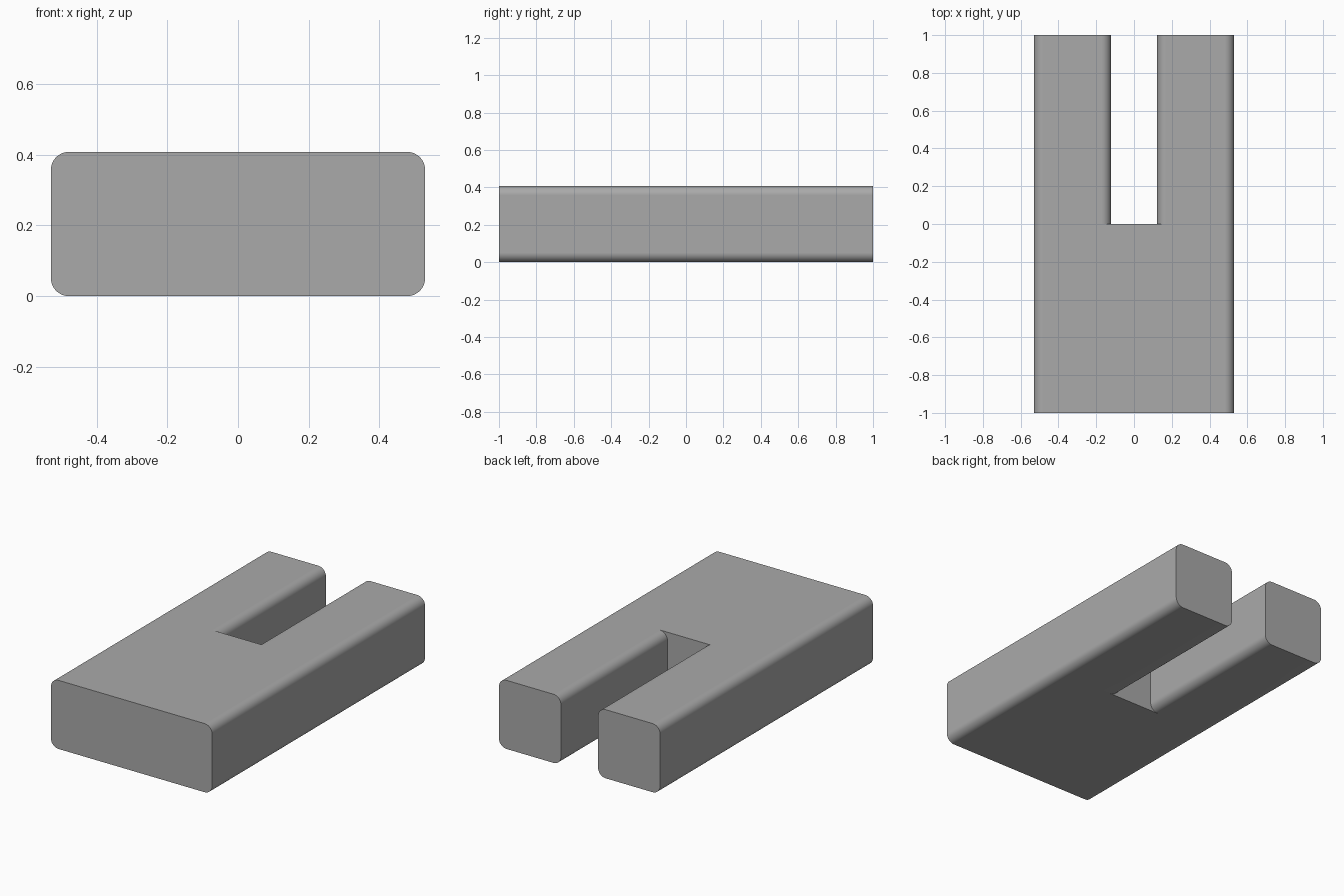
import bpy, bmesh
from math import sin, cos, pi, radians

if "Cube" in bpy.data.objects:
    bpy.data.objects.remove(bpy.data.objects["Cube"])

HALF_W, SLOT, HEIGHT, R, STEPS = 0.53, 0.122, 0.408, 0.05, 10


def arc(x, z, start):
    """Quarter-circle corner, counter-clockwise from the start angle."""
    angles = [start + pi / 2 * i / STEPS for i in range(STEPS + 1)]
    return [(x + R * cos(a), z + R * sin(a)) for a in angles]


# Outer and inner rounded sides of the right prong
outer = arc(HALF_W - R, R, -pi / 2) + arc(HALF_W - R, HEIGHT - R, 0)
inner = arc(SLOT + R, HEIGHT - R, pi / 2) + arc(SLOT + R, R, pi)

bm = bmesh.new()


def ring(points, y, side=1):
    return [bm.verts.new((side * x, y, z)) for x, z in points]


def bridge(a, b):
    for i in range(len(a)):
        j = (i + 1) % len(a)
        bm.faces.new((a[i], a[j], b[j], b[i]))


n = len(outer)
mid_r, mid_l = ring(outer + inner, 0), ring(outer + inner, 0, -1)

# Two prongs, each with a rounded profile and a flat end
for mid, side in ((mid_r, 1), (mid_l, -1)):
    end = ring(outer + inner, 1, side)
    bridge(mid, end)
    bm.faces.new(end)

# Solid body joined to the prongs' outer sides
front_r, front_l = ring(outer, -1), ring(outer, -1, -1)
front = front_r + front_l[::-1]
bridge(front, mid_r[:n] + mid_l[:n][::-1])
bm.faces.new(front)

# Slot floor between the prongs' inner sides
bm.faces.new(mid_r[n:] + mid_l[n:][::-1])
bmesh.ops.recalc_face_normals(bm, faces=bm.faces)

mesh = bpy.data.meshes.new("forked_block")
bm.to_mesh(mesh)
bm.free()
block = bpy.data.objects.new("forked_block", mesh)
bpy.context.collection.objects.link(block)
bpy.context.view_layer.objects.active = block
block.select_set(True)
bpy.ops.object.shade_smooth_by_angle(angle=radians(30))

# Keep the large faces evenly shaded
weighted = block.modifiers.new("even_shading", 'WEIGHTED_NORMAL')
weighted.keep_sharp = True

# Dark grey finish
grey = bpy.data.materials.new("dark_grey")
grey.diffuse_color = (0.4, 0.4, 0.4, 1)
grey.use_nodes = True
grey.node_tree.nodes["Principled BSDF"].inputs["Base Color"].default_value = grey.diffuse_color
mesh.materials.append(grey)
